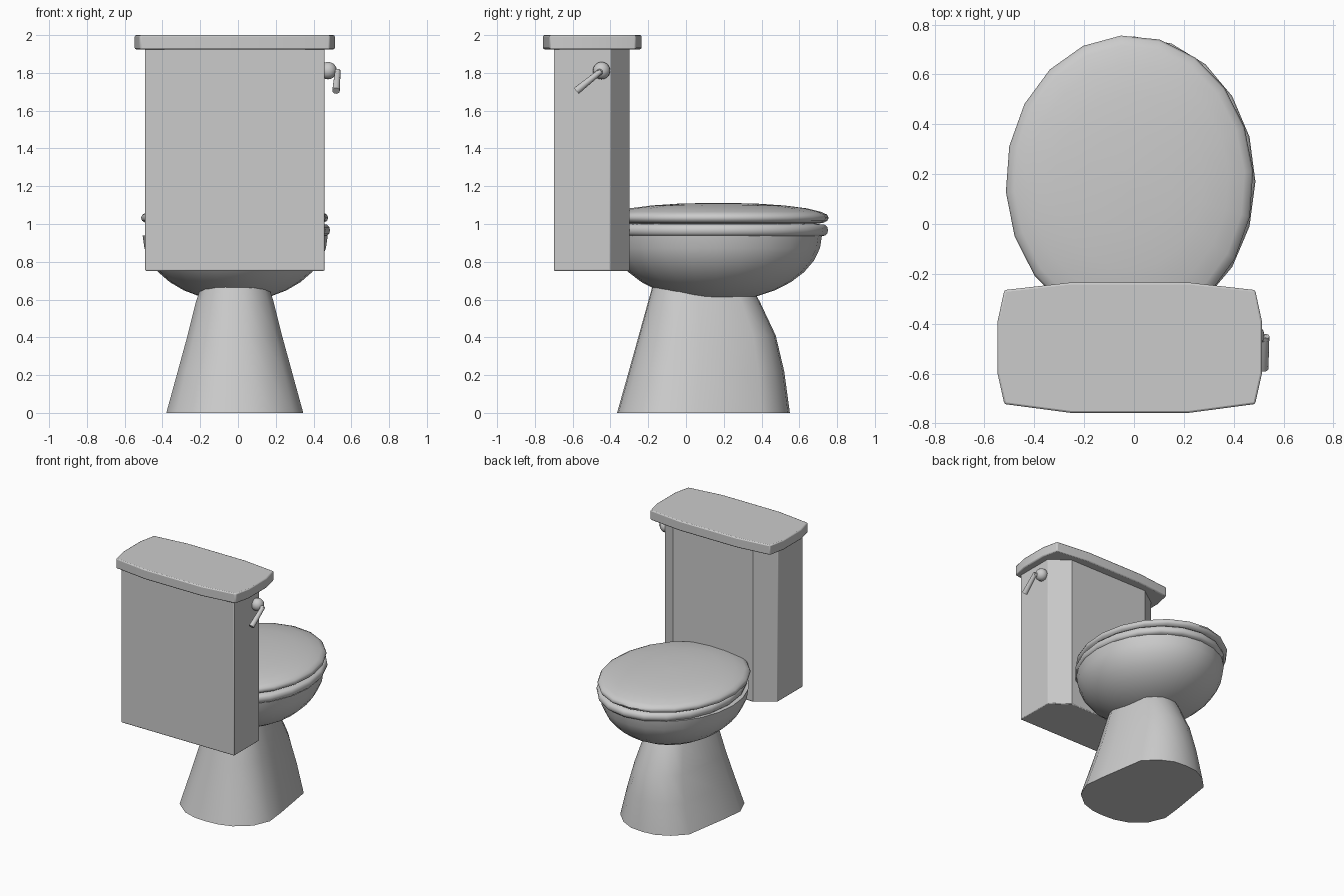
import bpy, bmesh
from math import sin, cos, pi, radians, sqrt
from mathutils import Vector

if "Cube" in bpy.data.objects:
    bpy.data.objects.remove(bpy.data.objects["Cube"])


def finish(bm, name, angle=35):
    bmesh.ops.recalc_face_normals(bm, faces=bm.faces)
    me = bpy.data.meshes.new(name)
    bm.to_mesh(me)
    bm.free()
    ob = bpy.data.objects.new(name, me)
    bpy.context.collection.objects.link(ob)
    me.shade_smooth()
    me.set_sharp_from_angle(angle=radians(angle))
    return ob


def loft(name, rings, angle=35):
    """Skin a stack of equal-length point rings and cap both ends."""
    bm = bmesh.new()
    loops = [[bm.verts.new(p) for p in r] for r in rings]
    n = len(loops[0])
    for a, b in zip(loops, loops[1:]):
        for i in range(n):
            j = (i + 1) % n
            bm.faces.new((a[i], a[j], b[j], b[i]))
    bm.faces.new(loops[0][::-1])
    bm.faces.new(loops[-1])
    return finish(bm, name, angle)


def oval(cx, cy, rx, ry, profile, n=20, turn=0):
    """Elliptical rings from a (scale, z) profile."""
    return [[(cx + rx * s * cos(2 * pi * i / n + turn),
              cy + ry * s * sin(2 * pi * i / n + turn), z) for i in range(n)]
            for s, z in profile]


def prism(outline, z0, z1):
    return [[(x, y, z) for x, y in outline] for z in (z0, z1)]


def mirrored(half, cx):
    """Close a right-hand half outline by mirroring it about x = cx."""
    return ([(cx + x, y) for x, y in half] +
            [(cx - x, y) for x, y in reversed(half) if x > 0])


def bevel(ob, width):
    m = ob.modifiers.new("bevel", "BEVEL")
    m.width, m.segments, m.limit_method = width, 2, "ANGLE"
    m.angle_limit = radians(50)


CX = -0.017

# Water tank with chamfered inner corners
tank = [(0.475, -0.70), (0.475, -0.40), (0.335, -0.30)]
bevel(loft("tank", prism(mirrored(tank, CX), 0.752, 1.94), 30), 0.006)

# Bowed tank lid
lid = [(0.24, -0.757), (0.503, -0.722), (0.53, -0.60),
       (0.53, -0.39), (0.503, -0.265), (0.24, -0.235)]
bevel(loft("tank_lid", prism(mirrored(lid, CX), 1.925, 2.0), 30), 0.008)

# Pedestal: rounded ends and straight sides, tapering upward
base = [(0, 0.55), (0.10, 0.54), (0.20, 0.49), (0.29, 0.40), (0.345, 0.05),
        (0.3625, -0.11), (0.31, -0.235), (0.20, -0.325), (0.10, -0.358), (0, -0.365)]
rings = []
for z, half, back, front in ((0, .3625, -.365, .55), (0.22, .302, -.303, .52),
                             (0.41, .25, -.25, .475), (0.59, .205, -.2, .39),
                             (0.68, .175, -.175, .34)):
    sx, sy = half / 0.3625, (front - back) / 0.915
    sec = [(x * sx, back + (y + 0.365) * sy) for x, y in base]
    rings.append([(x, y, z) for x, y in mirrored(sec, CX)])
loft("pedestal", rings)

# Bowl: lower half of an ellipsoid
prof = [(sin(a), 0.94 - 0.35 * cos(a)) for a in (pi / 2 * k / 8 for k in range(1, 9))]
loft("bowl", oval(-0.015, 0.16, 0.49, 0.56, [(0.03, 0.59)] + prof, 24))

# Seat and domed seat cover
loft("seat", oval(0, 0.17, 0.487, 0.582,
     [(0.90, 0.935), (0.97, 0.938), (0.993, 0.95), (1, 0.967),
      (0.993, 0.984), (0.97, 0.996), (0.90, 1.0)]), 50)
loft("seat_cover", oval(-0.018, 0.17, 0.497, 0.587,
     [(0.85, 0.998), (0.95, 1.006), (0.988, 1.017), (1, 1.033), (0.985, 1.05),
      (0.93, 1.064), (0.8, 1.083), (0.6, 1.098), (0.35, 1.108), (0.05, 1.112)],
     turn=radians(4)), 50)


# Flush handle: ball and bent lever
def rod(name, a, b, r0, r1):
    a, b = Vector(a), Vector(b)
    q = (b - a).to_track_quat("Z", "Y")
    loft(name, [[p + q @ Vector((r * cos(t), r * sin(t), 0))
                 for t in (2 * pi * i / 12 for i in range(12))]
                for p, r in ((a, r0), (b, r1))])


bm = bmesh.new()
bmesh.ops.create_uvsphere(bm, u_segments=16, v_segments=10, radius=0.046)
bmesh.ops.translate(bm, verts=bm.verts, vec=(0.477, -0.447, 1.812))
finish(bm, "handle_knob")
rod("handle_stem", (0.48, -0.447, 1.812), (0.535, -0.462, 1.80), 0.02, 0.015)
rod("handle_lever", (0.528, -0.45, 1.81), (0.519, -0.58, 1.705), 0.015, 0.02)
